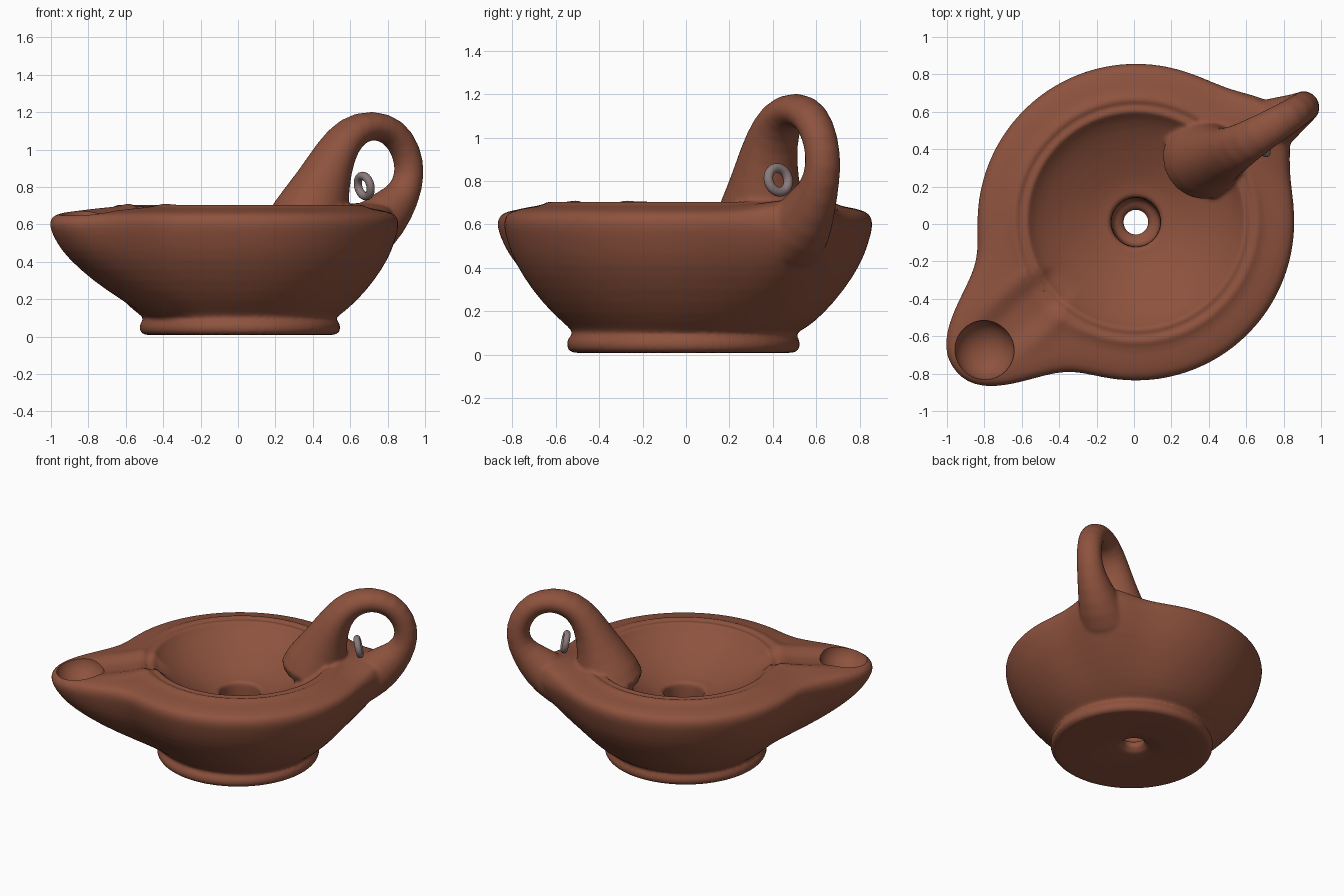
import bpy, bmesh, math
from mathutils import Vector

if "Cube" in bpy.data.objects:
    bpy.data.objects.remove(bpy.data.objects["Cube"])


def make_material(name, color):
    mat = bpy.data.materials.new(name)
    mat.use_nodes = True
    mat.diffuse_color = (*color, 1)
    mat.node_tree.nodes["Principled BSDF"].inputs["Base Color"].default_value = (*color, 1)
    return mat


clay = make_material("terracotta", (0.27, 0.085, 0.048))
metal = make_material("grey_metal", (0.26, 0.20, 0.20))

SPOUT = 219.5
HANDLE = math.radians(33)
SIDES = 200


def bridge(bm, rings, closed):
    """Join neighbouring vertex rings with quads."""
    count = len(rings[0])
    pairs = list(zip(rings, rings[1:]))
    if closed:
        pairs.append((rings[-1], rings[0]))
    for a, b in pairs:
        for i in range(count):
            j = (i + 1) % count
            bm.faces.new((a[i], a[j], b[j], b[i]))


def bump(angle, centre, width, power):
    """Bell-shaped weight around a compass direction, in degrees."""
    off = abs(math.degrees(angle) - centre)
    return math.exp(-(min(off, 360 - off) / width) ** power)


# Body profile: radius, share of the spout bulge, height
profile = [
    (.055, 0, .02), (.30, 0, .012), (.50, 0, .005), (.53, 0, .015), (.54, 0, .05),
    (.53, 0, .08), (.505, .02, .095), (.54, .1, .12), (.62, .3, .185), (.72, .6, .30),
    (.795, .83, .42), (.825, .94, .50), (.848, 1, .58), (.848, 1, .62), (.833, .97, .65),
    (.80, .88, .665), (.76, .7, .675), (.72, .45, .682), (.675, .2, .69),
    (.655, .05, .708), (.635, 0, .708), (.622, 0, .688), (.606, 0, .69),
    (.595, 0, .703), (.575, 0, .70), (.558, 0, .672), (.50, 0, .622), (.40, 0, .56),
    (.25, 0, .49), (.17, 0, .468), (.135, 0, .468), (.13, 0, .45), (.13, 0, .15),
    (.12, 0, .12), (.06, 0, .11),
]


def body_point(angle, radius, share, z):
    r = radius + share * 0.405 * bump(angle, SPOUT, 17.5, 2.3)
    # Swelling where the handle joins the wall
    swell = bump(angle, 37, 14, 2)
    r += .13 * swell * share ** 2
    if z > .64:
        z += .06 * swell * share
    turn = angle - math.radians(SPOUT)
    along = r * math.cos(turn)
    across = abs(r * math.sin(turn))
    # Channel and flanking ridges leading to the wick hole
    if z > .61 and .55 < along < 1.05:
        z -= .03 * math.exp(-(across / .1) ** 4)
        if .64 < along < .9:
            z += .008 * math.exp(-((across - .16) / .035) ** 2)
    # The foot sits slightly towards the front, the sunken top towards the back
    shift = .01
    if z < .11 and radius > .2:
        shift = -.012
    elif z > .6 and .45 < radius < .7:
        shift = .02
    return Vector((r * math.cos(angle) + .01, r * math.sin(angle) + shift, z))


bm = bmesh.new()
rings = [[bm.verts.new(body_point(math.tau * i / SIDES, *p)) for i in range(SIDES)]
         for p in profile]
bridge(bm, rings, True)

# Handle path: distance out, sideways, height, half thickness, half width
path = [
    (.47, .10, .50, .25, .27), (.52, .09, .66, .215, .20), (.585, .06, .84, .14, .155),
    (.65, .045, .99, .105, .13), (.745, .04, 1.10, .092, .112), (.88, .035, 1.138, .08, .098),
    (1.015, .03, 1.10, .08, .088), (1.097, .03, .99, .08, .083), (1.12, .03, .87, .08, .083),
    (1.075, .03, .75, .092, .092), (.96, .04, .645, .145, .13), (.83, .05, .53, .15, .17),
    (.66, .06, .40, .10, .18),
]
out = Vector((math.cos(HANDLE), math.sin(HANDLE), 0))
side = Vector((-out.y, out.x, 0))
up = Vector((0, 0, 1))
loops = []
for k, (u, v, z, thick, wide) in enumerate(path):
    before, after = path[max(k - 1, 0)], path[min(k + 1, len(path) - 1)]
    tangent = (out * (after[0] - before[0]) + up * (after[2] - before[2])).normalized()
    normal = tangent.cross(side)
    loops.append([bm.verts.new(out * u + side * v + up * z
                               + normal * thick * math.cos(math.tau * i / 20)
                               + side * wide * math.sin(math.tau * i / 20))
                  for i in range(20)])
bridge(bm, loops, False)
bm.faces.new(loops[0])
bm.faces.new(loops[-1])
bmesh.ops.recalc_face_normals(bm, faces=bm.faces)
mesh = bpy.data.meshes.new("lamp_body")
bm.to_mesh(mesh)
bm.free()
mesh.materials.append(clay)
lamp = bpy.data.objects.new("lamp_body", mesh)
bpy.context.collection.objects.link(lamp)

# Wick hole cutter
bpy.ops.mesh.primitive_uv_sphere_add(segments=40, ring_count=24, radius=.16,
                                     location=(-.80, -.675, .675))
cutter = bpy.context.object
cutter.name = "wick_hole_cutter"
cutter.scale.z = .85
cutter.hide_render = True
cutter.data.materials.append(clay)

# Fuse body and handle, soften the joint, then cut the wick hole
lamp.modifiers.new("round", 'SUBSURF').levels = 1
fuse = lamp.modifiers.new("fuse", 'REMESH')
fuse.mode = 'VOXEL'
fuse.voxel_size = .012
soften = lamp.modifiers.new("soften", 'SMOOTH')
soften.factor = .5
soften.iterations = 6
cut = lamp.modifiers.new("wick_hole", 'BOOLEAN')
cut.operation = 'DIFFERENCE'
cut.solver = 'EXACT'
cut.object = cutter

graph = bpy.context.evaluated_depsgraph_get()
finished = bpy.data.meshes.new_from_object(lamp.evaluated_get(graph))
lamp.modifiers.clear()
lamp.data = finished
bpy.data.objects.remove(cutter)

# Small metal ring inside the handle
bpy.ops.mesh.primitive_torus_add(major_segments=40, minor_segments=16,
                                 major_radius=.056, minor_radius=.022,
                                 location=(.675, .425, .805),
                                 rotation=(0, math.radians(78), math.radians(36)))
ring = bpy.context.object
ring.name = "metal_ring"
ring.data.materials.append(metal)

# Smooth shading with crisp edges
for obj in (lamp, ring):
    bpy.ops.object.select_all(action='DESELECT')
    obj.select_set(True)
    bpy.context.view_layer.objects.active = obj
    bpy.ops.object.shade_smooth_by_angle(angle=math.radians(40))
